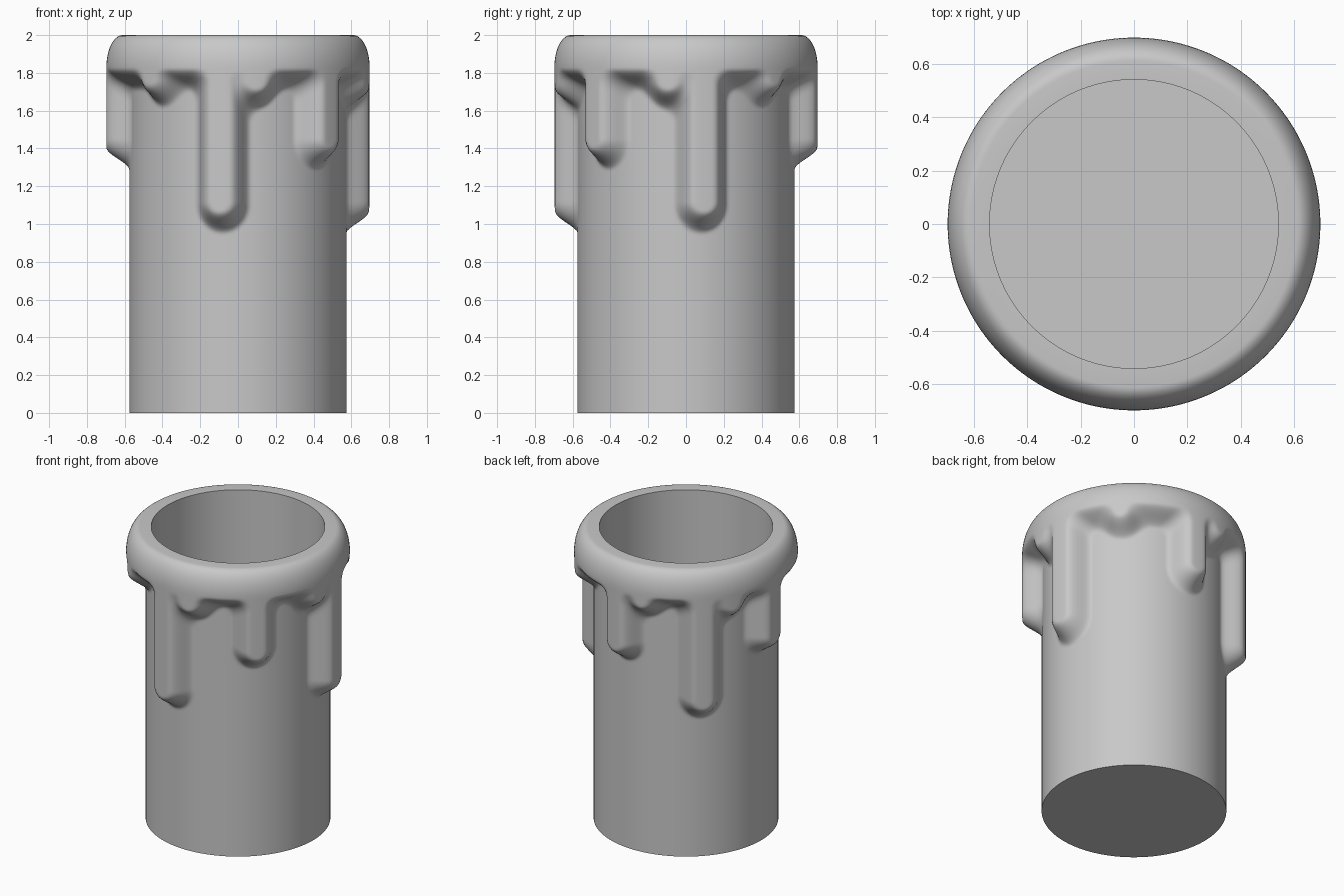
import bpy, bmesh, math

cube = bpy.data.objects.get("Cube")
if cube:
    bpy.data.objects.remove(cube, do_unlink=True)

SEGMENTS = 256
BODY_R, WAX_R, HOLE_R = 0.575, 0.697, 0.54
HEIGHT, SHOULDER_Z, COLLAR_Z, FLOOR_Z = 2.0, 1.83, 1.77, 0.03

# Wax drips: angle in degrees from +x, lowest point, half width
DRIPS = [
    (-98, 1.01, 0.105), (8, 1.01, 0.105), (134, 1.01, 0.105),    # long runs
    (-45, 1.35, 0.1), (85, 1.35, 0.1), (178, 1.35, 0.1),         # short runs
    (-82, 1.66, 0.1), (-8, 1.66, 0.1), (150, 1.66, 0.1),         # steps beside long runs
    (43, 1.68, 0.085), (-133, 1.68, 0.085), (101, 1.69, 0.085),  # small beads
]


def smooth_min(a, b, k=0.08):
    h = max(k - abs(a - b), 0) / k
    return min(a, b) - h * h * k / 4


def wax_distance(angle, z):
    """Signed distance to the wax outline on the unrolled wall, negative inside."""
    d = COLLAR_Z - z
    for deg, bottom, half in DRIPS:
        turn = (angle - math.radians(deg) + math.pi) % math.tau - math.pi
        drop = max(bottom + half - z, 0)
        d = smooth_min(d, math.hypot(turn * 0.66, drop) - half)
    return d


def wall_radius(angle, z):
    """Steep wax edge that rounds over at the top and fades softly into the wall."""
    t = min(max((0.065 - wax_distance(angle, z)) / 0.12, 0), 1)
    return BODY_R + (WAX_R - BODY_R) * t * t * (3 - 2 * t)


def add_ring(bm, z, radius):
    ring = []
    for i in range(SEGMENTS):
        a = math.tau * i / SEGMENTS
        r = radius(a, z) if callable(radius) else radius
        ring.append(bm.verts.new((r * math.cos(a), r * math.sin(a), z)))
    return ring


bm = bmesh.new()
rings = []

# Outer wall with the wax relief
rings.append(add_ring(bm, 0, BODY_R))
rows = 84
for i in range(rows + 1):
    z = 0.85 + (SHOULDER_Z - 0.85) * i / rows
    rings.append(add_ring(bm, z, wall_radius))

# Rounded shoulder, flat lip and bore
for i in range(1, 13):
    t = math.pi / 2 * i / 12
    rings.append(add_ring(bm, SHOULDER_Z + (HEIGHT - SHOULDER_Z) * math.sin(t),
                          0.61 + (WAX_R - 0.61) * math.cos(t)))
rings.append(add_ring(bm, HEIGHT, HOLE_R))
rings.append(add_ring(bm, FLOOR_Z, HOLE_R))

for low, high in zip(rings, rings[1:]):
    for i in range(SEGMENTS):
        j = (i + 1) % SEGMENTS
        bm.faces.new((low[i], low[j], high[j], high[i]))

# Base and inside floor
bm.faces.new(rings[0][::-1])
bm.faces.new(rings[-1])

mesh = bpy.data.meshes.new("candle_sleeve")
bm.to_mesh(mesh)
bm.free()
sleeve = bpy.data.objects.new("candle_sleeve", mesh)
bpy.context.collection.objects.link(sleeve)

# Plain grey wax
wax = bpy.data.materials.new("grey_wax")
wax.use_nodes = True
color = (0.58, 0.58, 0.58, 1)
wax.diffuse_color = color
wax.node_tree.nodes["Principled BSDF"].inputs["Base Color"].default_value = color
mesh.materials.append(wax)

bpy.ops.object.select_all(action="DESELECT")
sleeve.select_set(True)
bpy.context.view_layer.objects.active = sleeve
bpy.ops.object.shade_smooth_by_angle(angle=math.radians(60))
